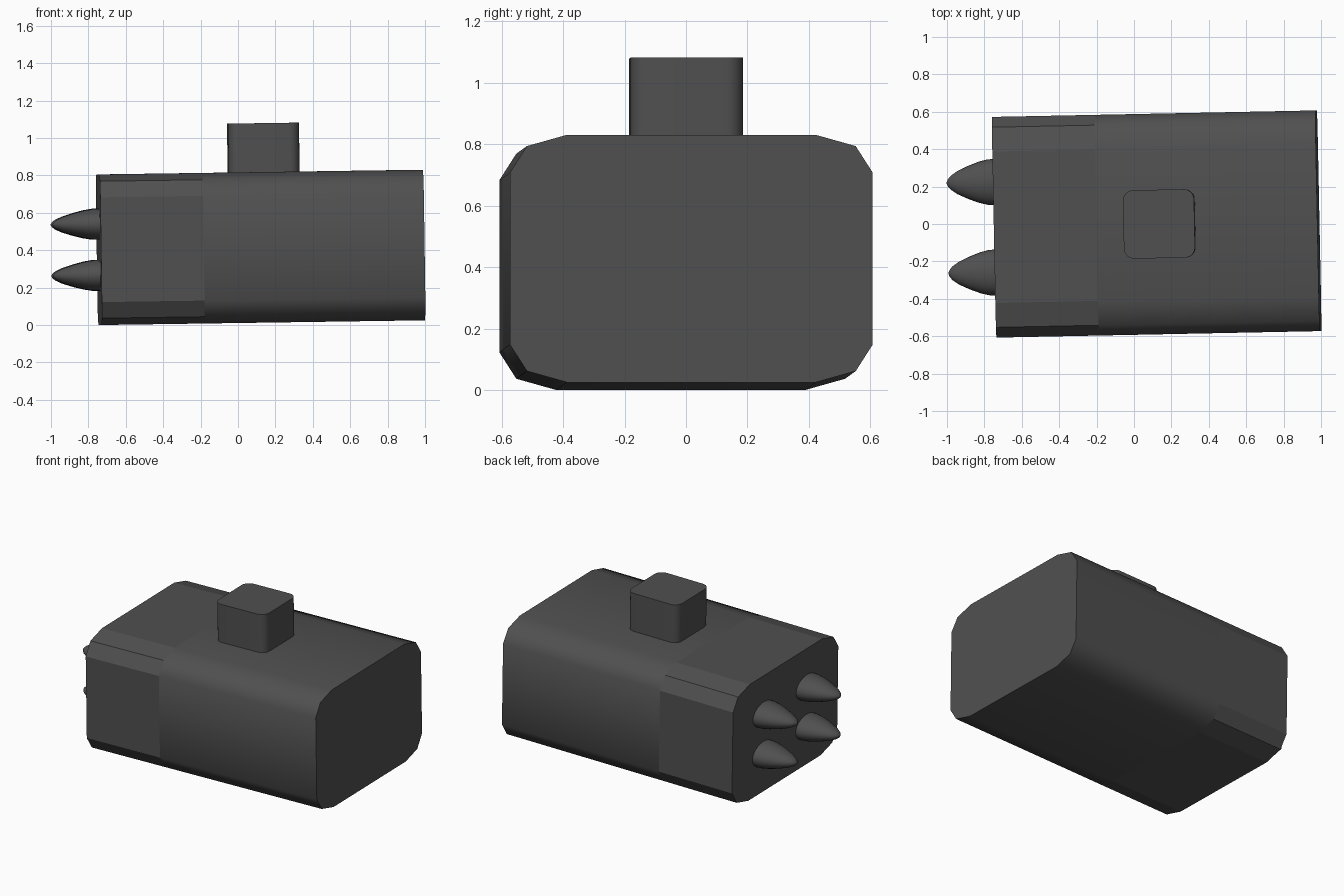
import bpy, bmesh, math
from mathutils import Matrix, Vector

if "Cube" in bpy.data.objects:
    bpy.data.objects.remove(bpy.data.objects["Cube"])

# Whole model sits slightly turned and tilted around the pod centre
CENTRE = Vector((0.121, 0, 0.415))
POSE = (Matrix.Translation(CENTRE) @ Matrix.Rotation(math.radians(1.15), 4, 'Z')
        @ Matrix.Rotation(math.radians(-0.83), 4, 'Y'))

dark = bpy.data.materials.new("dark_grey")
dark.diffuse_color = (0.08, 0.08, 0.08, 1)
dark.use_nodes = True
dark.node_tree.nodes["Principled BSDF"].inputs["Base Color"].default_value = dark.diffuse_color


def loft(name, rings, flat=lambda c: False, angle=45):
    """Skin a list of equal-length point rings and cap both ends."""
    bm = bmesh.new()
    vs = [[bm.verts.new(p) for p in ring] for ring in rings]
    n = len(vs[0])
    for a, b in zip(vs, vs[1:]):
        for i in range(n):
            j = (i + 1) % n
            bm.faces.new((a[i], a[j], b[j], b[i]))
    bm.faces.new(vs[0])
    bm.faces.new(vs[-1])
    bmesh.ops.recalc_face_normals(bm, faces=bm.faces)
    for f in bm.faces:
        f.smooth = not flat(f.calc_center_median())
    for e in bm.edges:
        e.smooth = e.calc_face_angle(0) < math.radians(angle)
    bm.transform(POSE)
    me = bpy.data.meshes.new(name)
    bm.to_mesh(me)
    bm.free()
    me.materials.append(dark)
    ob = bpy.data.objects.new(name, me)
    bpy.context.collection.objects.link(ob)
    return ob


# Pod body: chamfered box section along x, faceted towards the spiked end
quarter = [(0.59, 0.28), (0.535, 0.366), (0.405, 0.4025)]
section = (quarter + [(-y, z) for y, z in reversed(quarter)]
           + [(-y, -z) for y, z in quarter]
           + [(y, -z) for y, z in reversed(quarter)])
loft("pod_body", [[(x, y, z) for y, z in section] for x in (-0.865, -0.315, 0.865)],
     flat=lambda c: c.x < -0.315)

# Mounting block on top: square with rounded vertical corners
half_x, half_y, r = 0.19, 0.183, 0.055
outline = []
for k, (sx, sy) in enumerate([(1, 1), (-1, 1), (-1, -1), (1, -1)]):
    for s in range(7):
        a = math.radians(90 * k + 15 * s)
        outline.append((0.022 + sx * (half_x - r) + r * math.cos(a),
                        sy * (half_y - r) + r * math.sin(a)))
loft("mount_block", [[(x, y, z) for x, y in outline] for z in (0.36, 0.664)])

# Four missile tips: oval pointed noses poking out of the end face
nose = [(-0.85, 1.0), (-0.895, 1.0), (-0.945, 0.9), (-1.0, 0.73),
        (-1.06, 0.5), (-1.095, 0.3), (-1.11, 0.15), (-1.116, 0.03)]
for i, (cy, cz) in enumerate([(y, z) for y in (-0.242, 0.242) for z in (-0.137, 0.137)]):
    rings = [[(x, cy + 0.122 * f * math.cos(t * math.tau / 24),
               cz + 0.083 * f * math.sin(t * math.tau / 24)) for t in range(24)]
             for x, f in nose]
    loft(f"missile_tip_{i + 1}", rings)
